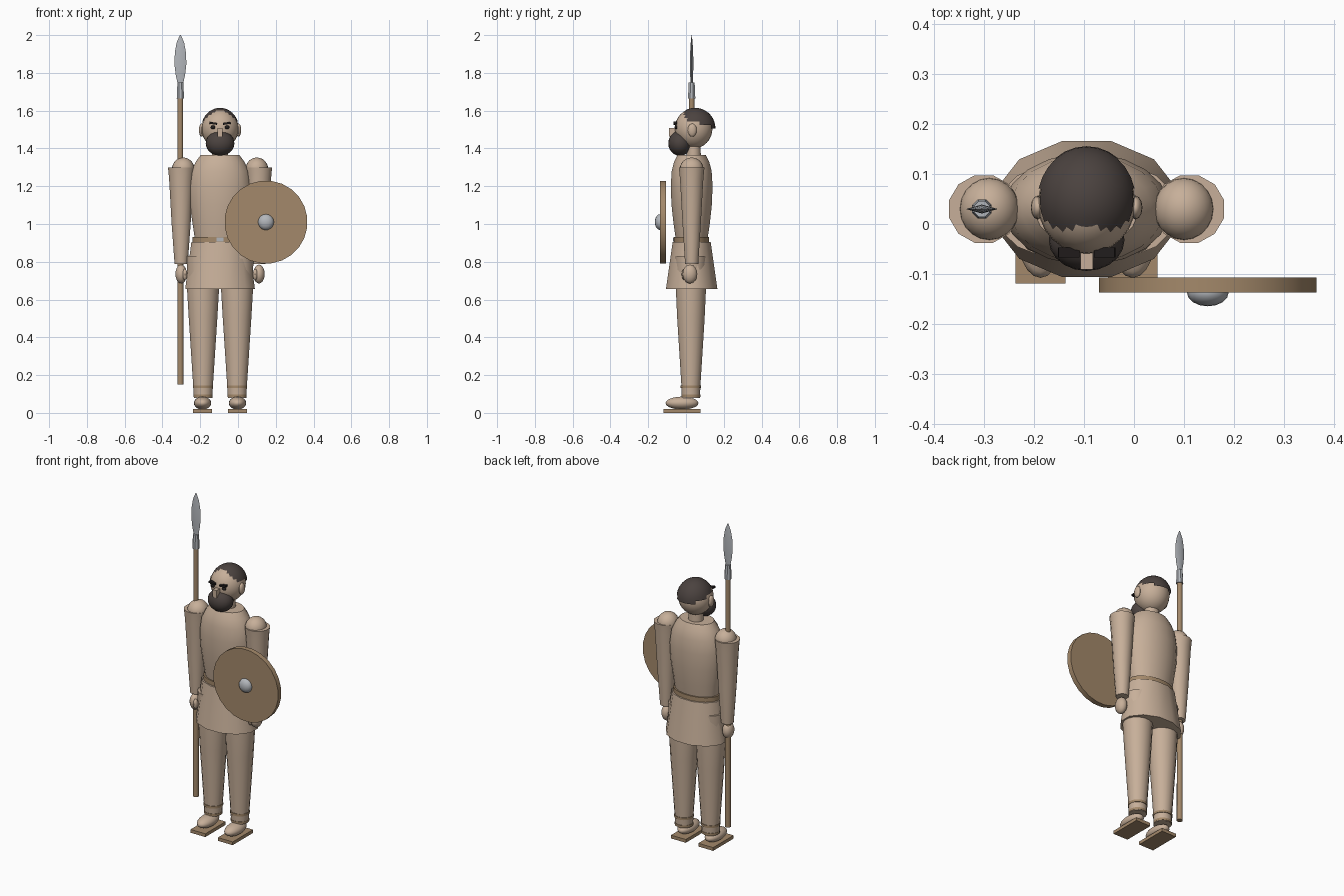
import bpy, bmesh, math

if "Cube" in bpy.data.objects:
    bpy.data.objects.remove(bpy.data.objects["Cube"], do_unlink=True)

CX, CY = -0.095, 0.03   # axis of the body


def material(name, r, g, b):
    m = bpy.data.materials.new(name)
    m.use_nodes = True
    m.diffuse_color = (r, g, b, 1)
    bsdf = next(n for n in m.node_tree.nodes if n.type == 'BSDF_PRINCIPLED')
    bsdf.inputs["Base Color"].default_value = (r, g, b, 1)
    return m


tan = material("tan", 0.57, 0.43, 0.32)
wood = material("wood_brown", 0.37, 0.25, 0.145)
hair_dark = material("dark_hair", 0.07, 0.055, 0.05)
metal = material("steel_grey", 0.45, 0.47, 0.5)
black = material("black", 0.015, 0.012, 0.012)


def finish(name, bm, mat, centre, angle=40):
    me = bpy.data.meshes.new(name)
    bmesh.ops.recalc_face_normals(bm, faces=bm.faces)
    bm.to_mesh(me)
    bm.free()
    me.materials.append(mat)
    ob = bpy.data.objects.new(name, me)
    ob.location = centre
    bpy.context.collection.objects.link(ob)
    bpy.ops.object.select_all(action='DESELECT')
    ob.select_set(True)
    bpy.context.view_layer.objects.active = ob
    bpy.ops.object.shade_smooth_by_angle(angle=math.radians(angle))
    return ob


def loft(name, mat, x, y, rings, n=16, half_step=True):
    """Closed skin over elliptical rings given as (z, x radius, y radius)."""
    bm = bmesh.new()
    loops = []
    for z, rx, ry in rings:
        turns = [2 * math.pi * (i + 0.5 * half_step) / n for i in range(n)]
        loops.append([bm.verts.new((rx * math.cos(a), ry * math.sin(a), z)) for a in turns])
    for lo, hi in zip(loops, loops[1:]):
        for i in range(n):
            j = (i + 1) % n
            bm.faces.new((lo[i], lo[j], hi[j], hi[i]))
    bm.faces.new(loops[0])
    bm.faces.new(loops[-1])
    return finish(name, bm, mat, (x, y, 0))


def ellipsoid(name, mat, centre, radii, u=20, v=12, keep=None):
    """Scaled ball; keep(x, y, z) optionally selects which faces stay."""
    bm = bmesh.new()
    bmesh.ops.create_uvsphere(bm, u_segments=u, v_segments=v, radius=1)
    bmesh.ops.scale(bm, vec=radii, verts=bm.verts)
    if keep:
        gone = [f for f in bm.faces if not keep(*f.calc_center_median())]
        bmesh.ops.delete(bm, geom=gone, context='FACES')
    return finish(name, bm, mat, centre)


def box(name, mat, centre, size, tilt=0):
    bm = bmesh.new()
    bmesh.ops.create_cube(bm, size=1)
    bmesh.ops.scale(bm, vec=size, verts=bm.verts)
    ob = finish(name, bm, mat, centre)
    ob.rotation_euler.y = tilt
    return ob


# Torso, belt and skirt of the tunic
loft("tunic_torso", tan, CX, CY, [
    (0.92, 0.135, 0.085), (1.0, 0.147, 0.097), (1.1, 0.162, 0.108), (1.2, 0.167, 0.112),
    (1.28, 0.155, 0.107), (1.33, 0.13, 0.094), (1.365, 0.104, 0.076)], n=20)
loft("belt", wood, CX, CY, [(0.9, 0.147, 0.094), (0.932, 0.147, 0.094)], n=20)
box("belt_buckle", metal, (CX, CY - 0.094, 0.918), (0.035, 0.008, 0.022))
loft("tunic_skirt", tan, CX, CY, [(0.655, 0.191, 0.141), (0.905, 0.157, 0.104)], n=12)

# Neck and head
loft("neck", tan, CX, 0.04, [(1.34, 0.045, 0.04), (1.43, 0.042, 0.037)])
HEAD = (CX, 0.04, 1.505)
ellipsoid("head", tan, HEAD, (0.098, 0.1, 0.105), 24, 16)
ellipsoid("hair", hair_dark, (CX, 0.048, 1.506), (0.1, 0.108, 0.109), 28, 18,
          keep=lambda x, y, z: z > 0.035 - 0.3 * y and y > -0.062 + 0.2 * (0.06 - abs(x)))
ellipsoid("beard", hair_dark, (CX, -0.032, 1.427), (0.076, 0.062, 0.066))
box("nose", tan, (CX, -0.07, 1.487), (0.025, 0.042, 0.045))

for side, s in (("left", 1), ("right", -1)):
    # Face details
    ellipsoid(side + "_ear", tan, (CX + s * 0.098, 0.033, 1.497), (0.014, 0.024, 0.035), 12, 8)
    ellipsoid(side + "_eye", black, (CX + s * 0.037, -0.052, 1.512), (0.013, 0.009, 0.01), 12, 8)
    box(side + "_eyebrow", black, (CX + s * 0.036, -0.057, 1.533), (0.042, 0.02, 0.011), -s * 0.15)

    # Arm with shoulder ball and hand
    ax = CX + s * 0.206
    loft(side + "_arm", tan, ax, CY, [
        (0.787, 0.036, 0.036), (1.0, 0.052, 0.05), (1.24, 0.066, 0.064),
        (1.298, 0.072, 0.07)], n=12)
    ellipsoid(side + "_shoulder", tan, (CX + s * 0.195, CY, 1.29), (0.06, 0.063, 0.062))
    ellipsoid(side + "_hand", tan, (ax, 0.021, 0.735), (0.031, 0.039, 0.05), 14, 10)
    ellipsoid(side + "_thumb", tan, (ax - s * 0.02, -0.008, 0.733), (0.013, 0.015, 0.03), 10, 8)

    # Trouser leg, bands and sandal
    lx = CX + s * 0.09
    loft(side + "_leg", tan, lx, 0.026, [
        (0.08, 0.05, 0.049), (0.14, 0.053, 0.051), (0.5, 0.077, 0.074),
        (0.65, 0.086, 0.081), (0.83, 0.088, 0.086)], n=16)
    for part, z, r in (("_ankle_band", 0.138, 0.055), ("_hem_band", 0.09, 0.052)):
        loft(side + part, wood, lx, 0.026, [(z - 0.007, r, r), (z + 0.007, r, r)])
    fx = CX + s * 0.0925
    ellipsoid(side + "_foot", tan, (fx, -0.021, 0.052), (0.046, 0.087, 0.034))
    box(side + "_sandal_sole", wood, (fx, -0.021, 0.01), (0.1, 0.196, 0.02))

# Spear held upright on the right
SX = -0.305
loft("spear_shaft", wood, SX, CY, [(0.15, 0.017, 0.017), (1.68, 0.015, 0.015)], n=10)
loft("spear_socket", metal, SX, CY, [(1.665, 0.021, 0.021), (1.75, 0.017, 0.017)], n=8)
loft("spear_blade", metal, SX, CY, [
    (1.74, 0.014, 0.006), (1.79, 0.025, 0.008), (1.85, 0.032, 0.009),
    (1.91, 0.029, 0.008), (1.96, 0.02, 0.005), (2.0, 0.003, 0.001)], n=4, half_step=False)

# Round shield with metal boss, facing forward on the left
shield = loft("shield", wood, 0, 0, [(-0.015, 0.22, 0.22), (0.015, 0.22, 0.22)], n=24)
shield.location = (0.148, -0.122, 1.01)
shield.rotation_euler.x = math.pi / 2
ellipsoid("shield_boss", metal, (0.148, -0.137, 1.01), (0.042, 0.028, 0.042), 16, 10)
